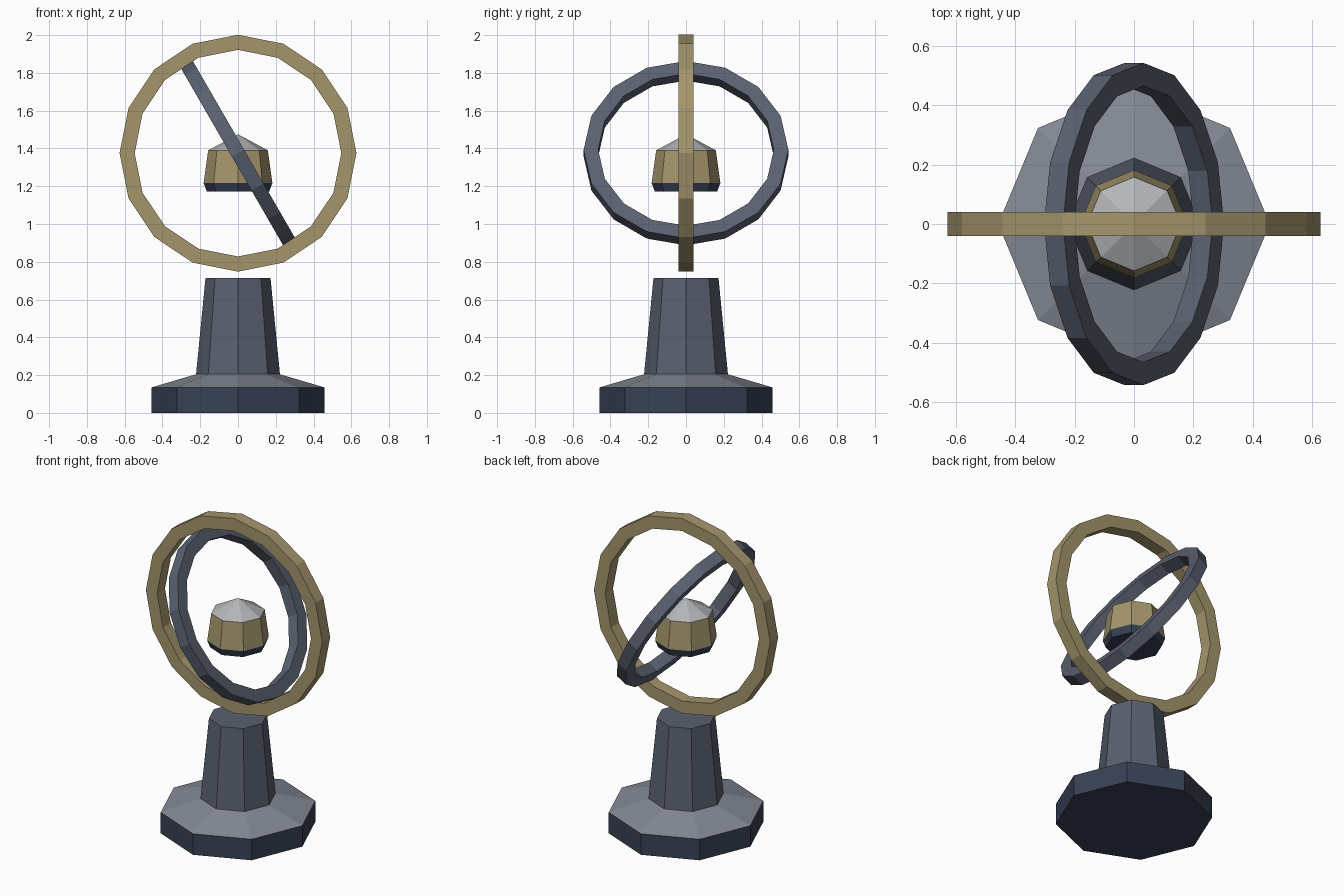
import bpy, bmesh
from math import sin, cos, pi, radians
from mathutils import Matrix

if "Cube" in bpy.data.objects:
    bpy.data.objects.remove(bpy.data.objects["Cube"])


def material(name, rgb):
    m = bpy.data.materials.new(name)
    m.diffuse_color = (*rgb, 1)
    m.use_nodes = True
    m.node_tree.nodes["Principled BSDF"].inputs["Base Color"].default_value = m.diffuse_color
    return m


NAVY = material("navy", (0.04, 0.052, 0.09))
SLATE = material("slate", (0.10, 0.118, 0.16))
GREY = material("grey", (0.23, 0.25, 0.30))
BRASS = material("brass", (0.37, 0.30, 0.15))
PALE = material("pale", (0.45, 0.46, 0.47))


def lathe(name, profile, sides, mat, ring=False, matrix=Matrix()):
    """Spin (radius, height) points about z; ring closes the section, otherwise ends are capped."""
    bm = bmesh.new()
    rows = []
    for r, z in profile:
        if r == 0:
            rows.append([bm.verts.new((0, 0, z))] * sides)
        else:
            rows.append([bm.verts.new((r * cos(2 * pi * i / sides),
                                       r * sin(2 * pi * i / sides), z))
                         for i in range(sides)])
    pairs = list(zip(rows, rows[1:]))
    if ring:
        pairs.append((rows[-1], rows[0]))
    for a, b in pairs:
        for i in range(sides):
            j = (i + 1) % sides
            bm.faces.new(list(dict.fromkeys((a[i], a[j], b[j], b[i]))))
    if not ring:
        for row in (rows[0], rows[-1]):
            if row[0] != row[1]:
                bm.faces.new(row)
    bmesh.ops.recalc_face_normals(bm, faces=bm.faces)
    bm.transform(matrix)
    mesh = bpy.data.meshes.new(name)
    bm.to_mesh(mesh)
    bm.free()
    mesh.materials.append(mat)
    obj = bpy.data.objects.new(name, mesh)
    bpy.context.collection.objects.link(obj)
    return obj


def hoop(name, outer, inner, half, mat, angle, axis):
    """Square-section 16-sided ring centred on the core."""
    place = Matrix.Translation((0, 0, 1.375)) @ Matrix.Rotation(radians(angle), 4, axis)
    section = [(outer, -half), (outer, half), (inner, half), (inner, -half)]
    return lathe(name, section, 16, mat, True, place)


# Pedestal
lathe("base_slab", [(0.457, 0), (0.457, 0.135)], 8, NAVY)
lathe("base_slope", [(0.457, 0.135), (0.22, 0.205)], 8, GREY)
lathe("column", [(0.222, 0.205), (0.172, 0.715)], 8, SLATE)

# Floating rings
hoop("outer_ring", 0.627, 0.547, 0.04, BRASS, 90, 'X')
hoop("inner_ring", 0.542, 0.465, 0.037, SLATE, 60, 'Y')

# Floating core
lathe("core_bottom", [(0.165, 1.172), (0.182, 1.217)], 8, NAVY)
lathe("core_body", [(0.182, 1.217), (0.158, 1.39)], 8, BRASS)
lathe("core_cap", [(0.158, 1.39), (0, 1.475)], 8, PALE)
